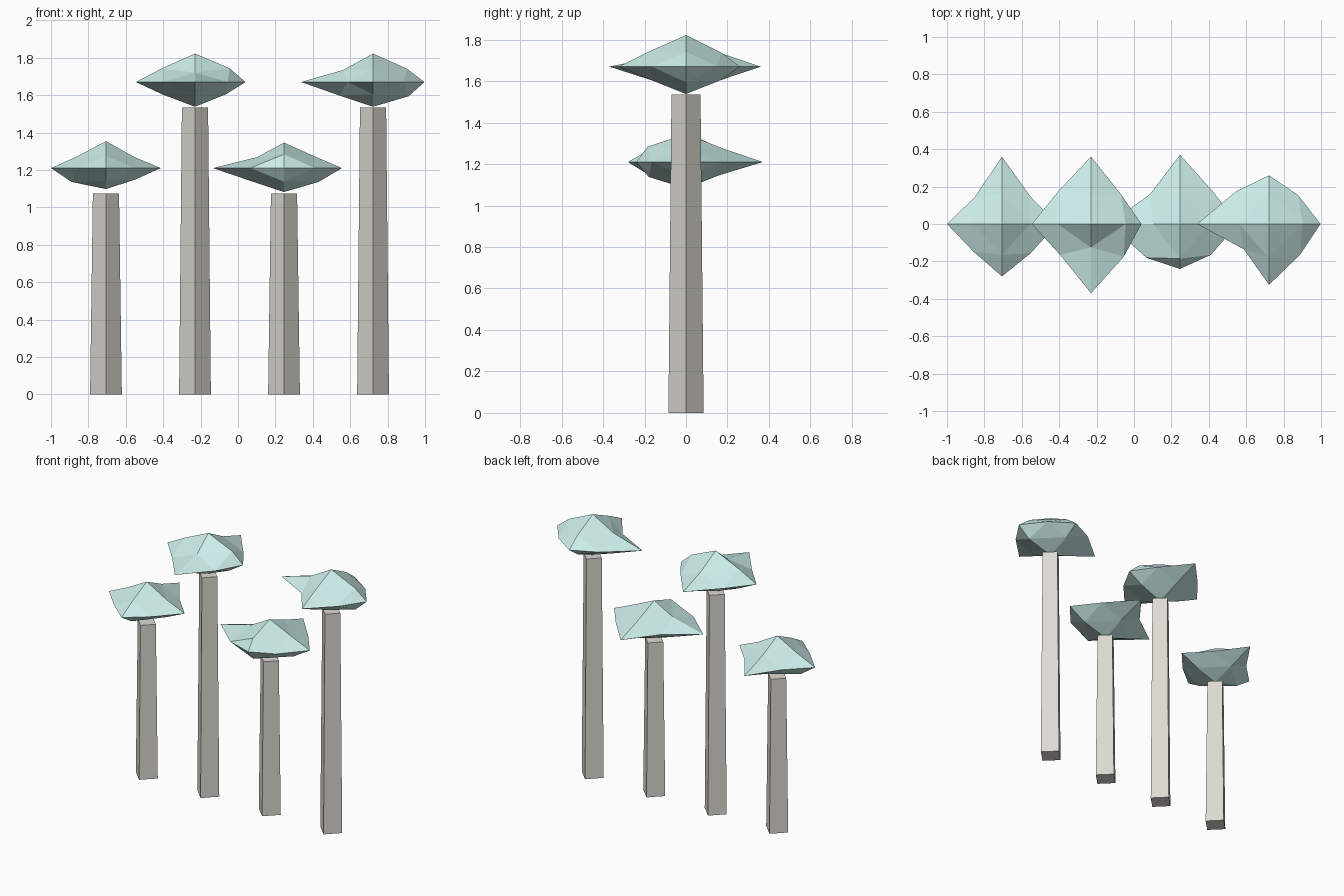
import bpy, bmesh
from itertools import product
from mathutils import Vector

if "Cube" in bpy.data.objects:
    bpy.data.objects.remove(bpy.data.objects["Cube"])


def material(name, rgb):
    m = bpy.data.materials.new(name)
    m.diffuse_color = (*rgb, 1)
    m.use_nodes = True
    m.node_tree.nodes["Principled BSDF"].inputs["Base Color"].default_value = m.diffuse_color
    return m


def add_object(name, bm, mat, loc):
    bmesh.ops.recalc_face_normals(bm, faces=bm.faces)
    me = bpy.data.meshes.new(name)
    bm.to_mesh(me)
    bm.free()
    me.materials.append(mat)
    ob = bpy.data.objects.new(name, me)
    ob.location = loc
    bpy.context.collection.objects.link(ob)


# Square tapered trunk with its corners on the axes
def trunk(name, x, height):
    bm = bmesh.new()
    bmesh.ops.create_cone(bm, cap_ends=True, segments=4, radius1=0.085,
                          radius2=0.07, depth=height)
    add_object(name, bm, bark, (x, 0, height / 2))


# Crown: octahedron split once, each point moved along its own direction
AXES = [(-1, 0, 0), (1, 0, 0), (0, -1, 0), (0, 1, 0), (0, 0, -1), (0, 0, 1)]
MIDS = [(-1, -1, 0), (1, -1, 0), (-1, 1, 0), (1, 1, 0),
        (-1, 0, -1), (1, 0, -1), (-1, 0, 1), (1, 0, 1),
        (0, -1, -1), (0, 1, -1), (0, -1, 1), (0, 1, 1)]
FLAT = 0.4


def crown(name, x, z, tips, mids):
    bm = bmesh.new()
    v = {}
    for d, r in zip(AXES + MIDS, tips + mids):
        p = Vector(d) * r
        p.z *= FLAT
        v[d] = bm.verts.new(p)
    for sx, sy, sz in product((-1, 1), repeat=3):
        a, b, c = v[sx, 0, 0], v[0, sy, 0], v[0, 0, sz]
        ab, bc, ca = v[sx, sy, 0], v[0, sy, sz], v[sx, 0, sz]
        for f in ((a, ab, ca), (b, bc, ab), (c, ca, bc), (ab, bc, ca)):
            bm.faces.new(f)
    add_object(name, bm, leaf, (x, 0, z))


bark = material("bark", (0.72, 0.70, 0.64))
leaf = material("leaf", (0.60, 0.85, 0.82))

# Per tree: trunk height, crown height, tip radii, in-between radii
TREES = [
    (1.075, 1.21, [.293, .293, .28, .36, .28, .36],
     [.15, .155, .145, .15, .185, .155, .155, .15, .17, .16, .165, .165]),
    (1.535, 1.67, [.316, .27, .37, .36, .33, .38],
     [.165, .175, .175, .16, .17, .165, .18, .185, .165, .165, .125, .165]),
    (1.075, 1.21, [.38, .31, .24, .37, .32, .34],
     [.18, .165, .16, .175, .175, .185, .145, .16, .18, .16, .185, .17]),
    (1.535, 1.67, [.385, .275, .325, .26, .33, .38],
     [.135, .165, .175, .155, .18, .19, .16, .18, .165, .165, .18, .17]),
]
for i, (h, z, tips, mids) in enumerate(TREES):
    x = -0.706 + 0.476 * i
    trunk(f"trunk_{i + 1}", x, h)
    crown(f"crown_{i + 1}", x, z, tips, mids)
